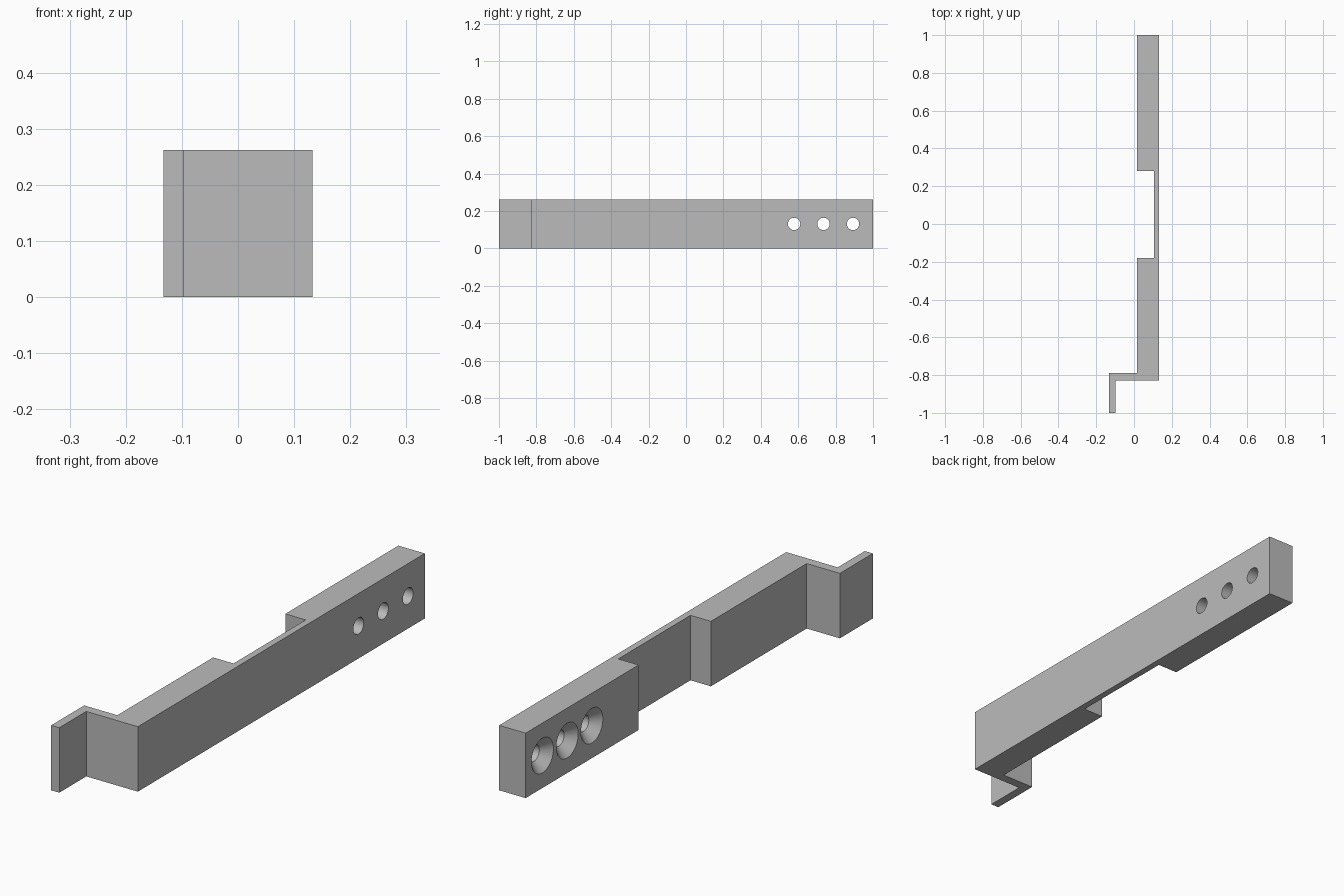
import bpy
import bmesh
from math import radians, pi
from mathutils import Matrix

cube = bpy.data.objects.get("Cube")
if cube:
    bpy.data.objects.remove(cube, do_unlink=True)

HEIGHT = 0.262
OUTER, INNER = 0.133, 0.015      # flat face and countersunk face of the bar

grey = bpy.data.materials.new("plain grey")
grey.use_nodes = True
colour = (0.5, 0.5, 0.5, 1)
grey.diffuse_color = colour
grey.node_tree.nodes["Principled BSDF"].inputs["Base Color"].default_value = colour


def make_object(name, bm):
    bmesh.ops.recalc_face_normals(bm, faces=bm.faces)
    mesh = bpy.data.meshes.new(name)
    bm.to_mesh(mesh)
    bm.free()
    mesh.materials.append(grey)
    obj = bpy.data.objects.new(name, mesh)
    bpy.context.collection.objects.link(obj)
    return obj


# Bar with a thinned middle and a stepped hook, extruded from its plan outline
outline = [
    (OUTER, 1), (INNER, 1), (INNER, 0.28), (0.106, 0.28),
    (0.106, -0.18), (INNER, -0.18), (INNER, -0.79), (-0.133, -0.79),
    (-0.133, -1), (-0.097, -1), (-0.097, -0.828), (OUTER, -0.828),
]
bm = bmesh.new()
base = bm.faces.new([bm.verts.new((x, y, 0)) for x, y in outline])
top = bmesh.ops.extrude_face_region(bm, geom=[base])["geom"]
bmesh.ops.translate(bm, vec=(0, 0, HEIGHT),
                    verts=[v for v in top if isinstance(v, bmesh.types.BMVert)])
bar = make_object("hooked_bar", bm)

# Countersunk screw hole cutters: a revolved profile of (x, radius)
profile = [(INNER - 0.02, 0.09), (INNER + 0.037, 0.033), (OUTER + 0.02, 0.033)]
SIDES = 48
bm = bmesh.new()
for y in (0.578, 0.735, 0.893):
    rings = []
    for x, radius in profile:
        place = Matrix.Translation((x, y, HEIGHT / 2)) @ Matrix.Rotation(pi / 2, 4, "Y")
        rings.append(bmesh.ops.create_circle(
            bm, segments=SIDES, radius=radius, matrix=place)["verts"])
    for a, b in zip(rings, rings[1:]):
        for i in range(SIDES):
            j = (i + 1) % SIDES
            bm.faces.new((a[i], a[j], b[j], b[i]))
    bm.faces.new(rings[0])
    bm.faces.new(rings[-1])
cutter = make_object("screw_hole_cutter", bm)
cutter.hide_render = True
cutter.hide_set(True)

# Cut the holes and bake the result
cut = bar.modifiers.new("screw holes", "BOOLEAN")
cut.operation = "DIFFERENCE"
cut.solver = "EXACT"
cut.object = cutter
bpy.ops.object.select_all(action="DESELECT")
bar.select_set(True)
bpy.context.view_layer.objects.active = bar
bpy.ops.object.modifier_apply(modifier=cut.name)
bpy.data.objects.remove(cutter, do_unlink=True)
bpy.ops.object.shade_smooth_by_angle(angle=radians(30))
